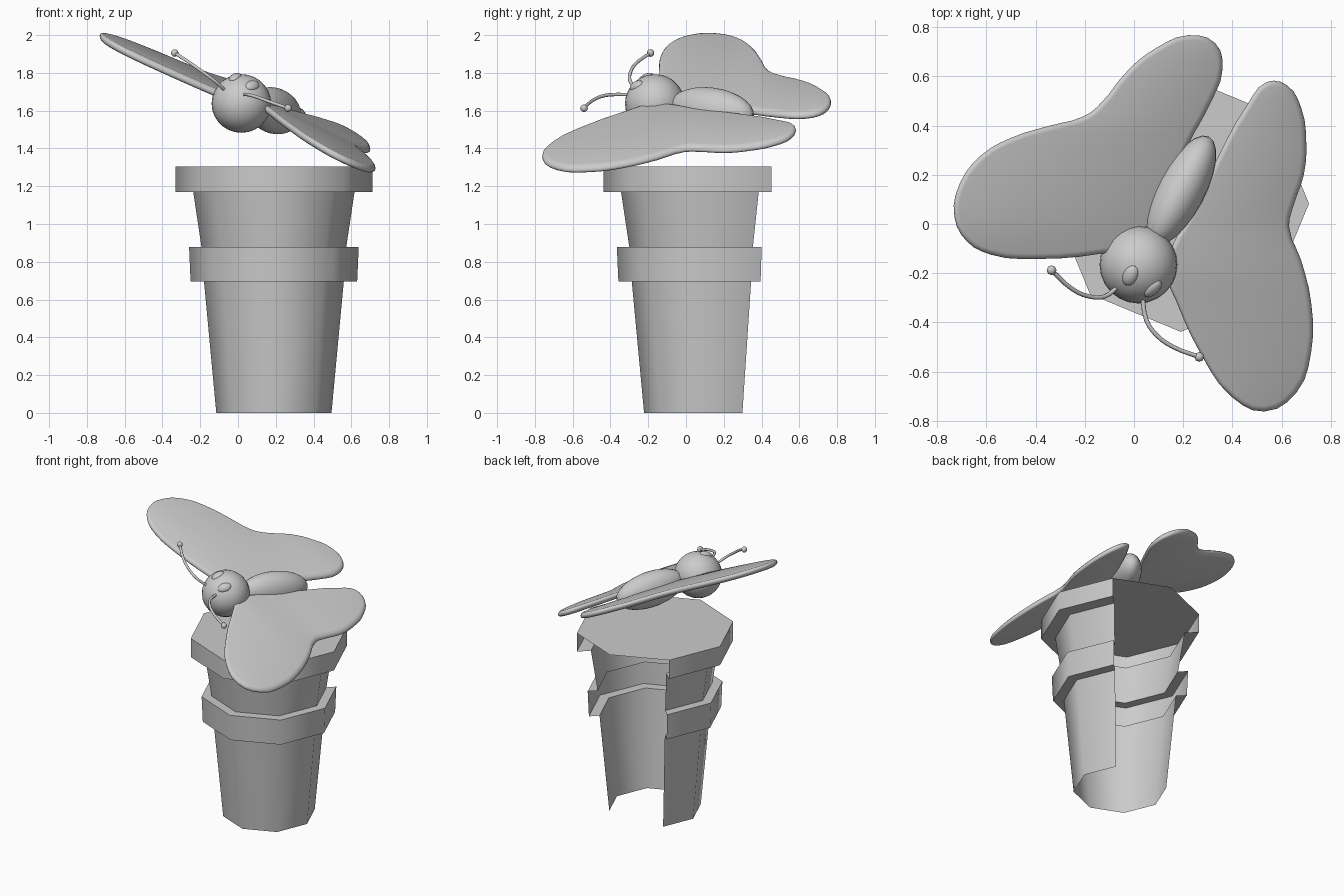
import bpy, bmesh, math
from mathutils import Vector, Matrix

if "Cube" in bpy.data.objects:
    bpy.data.objects.remove(bpy.data.objects["Cube"])

CX, CY = 0.19, 0.083   # pot axis


def finish(bm, name, angle):
    me = bpy.data.meshes.new(name)
    bm.to_mesh(me)
    bm.free()
    ob = bpy.data.objects.new(name, me)
    bpy.context.collection.objects.link(ob)
    smooth(ob, angle)
    return ob


def smooth(ob, angle):
    bpy.ops.object.select_all(action='DESELECT')
    ob.select_set(True)
    bpy.context.view_layer.objects.active = ob
    bpy.ops.object.shade_smooth_by_angle(angle=math.radians(angle))


def pot_shell(name, profile):
    """Thin eight-sided shell, left open on the two back faces."""
    bm = bmesh.new()
    cols = []
    for i in range(7):
        a = math.radians(135 + 45 * i)
        cols.append([bm.verts.new((CX + r * math.cos(a), CY + r * math.sin(a), z))
                     for r, z in profile])
    for c, d in zip(cols, cols[1:]):
        for k in range(len(profile) - 1):
            bm.faces.new((c[k], d[k], d[k + 1], c[k + 1]))
    return finish(bm, name, 50)


def ball(name, loc, radii, rot=Matrix.Identity(3), seg=24, rings=14):
    bm = bmesh.new()
    m = Matrix.Translation(loc) @ rot.to_4x4() @ Matrix.Diagonal((*radii, 1))
    bmesh.ops.create_uvsphere(bm, u_segments=seg, v_segments=rings, radius=1, matrix=m)
    return finish(bm, name, 60)


def curve_mesh(name, cu, angle):
    tmp = bpy.data.objects.new(name + "_curve", cu)
    bpy.context.collection.objects.link(tmp)
    dg = bpy.context.evaluated_depsgraph_get()
    me = bpy.data.meshes.new_from_object(tmp.evaluated_get(dg))
    bpy.data.objects.remove(tmp)
    bm = bmesh.new()
    bm.from_mesh(me)
    bpy.data.meshes.remove(me)
    bmesh.ops.remove_doubles(bm, verts=bm.verts, dist=0.0005)
    return finish(bm, name, angle)


def bezier(name, pts, cyclic, dim, depth, res):
    cu = bpy.data.curves.new(name, 'CURVE')
    cu.dimensions = dim
    cu.bevel_depth = depth
    cu.bevel_resolution = 2
    cu.resolution_u = res
    sp = cu.splines.new('BEZIER')
    sp.bezier_points.add(len(pts) - 1)
    sp.use_cyclic_u = cyclic
    for bp, p in zip(sp.bezier_points, pts):
        bp.co = p if len(p) == 3 else (*p, 0)
        bp.handle_left_type = bp.handle_right_type = 'AUTO'
    return cu


def wing(name, outline, a, b, c):
    """Rounded-edge plate drawn from above, laid on the plane z = a + bx + cy."""
    cu = bezier(name, outline, True, '2D', 0.022, 3)
    cu.fill_mode = 'BOTH'
    cu.offset = -0.022
    ob = curve_mesh(name, cu, 50)
    for v in ob.data.vertices:
        v.co.z += a + b * v.co.x + c * v.co.y


# Two stacked pots with flared collars
pot_shell("lower_pot", [(0.305, 0), (0.37, 0.695), (0.441, 0.695), (0.449, 0.877), (0.383, 0.877)])
pot_shell("upper_pot", [(0.383, 0.877), (0.427, 1.17), (0.521, 1.17), (0.521, 1.305)])

# Flat lid, a full octagon
bm = bmesh.new()
bmesh.ops.create_circle(bm, cap_ends=True, segments=8, radius=0.521,
                        matrix=Matrix.Translation((CX, CY, 1.305)))
finish(bm, "pot_top", 30)

# Wings
wing("left_wing", [(-0.73, 0.03), (-0.71, 0.16), (-0.62, 0.28), (-0.5, 0.35), (-0.34, 0.40),
                   (-0.21, 0.435), (-0.15, 0.475), (-0.02, 0.63), (0.09, 0.715), (0.22, 0.767),
                   (0.33, 0.735), (0.36, 0.63), (0.31, 0.49), (0.21, 0.30), (0.13, 0.05),
                   (0.04, -0.08), (-0.13, -0.12), (-0.4, -0.142), (-0.58, -0.125), (-0.68, -0.07)],
     1.655, -0.4525, 0.125)
wing("right_wing", [(0.15, -0.1), (0.23, 0.04), (0.33, 0.25), (0.46, 0.485), (0.54, 0.577),
                    (0.62, 0.565), (0.68, 0.47), (0.70, 0.33), (0.69, 0.2), (0.65, 0.08),
                    (0.63, -0.01), (0.68, -0.15), (0.72, -0.32), (0.72, -0.52), (0.66, -0.685),
                    (0.53, -0.762), (0.40, -0.705), (0.27, -0.525), (0.17, -0.31), (0.13, -0.2)],
     1.71, -0.50, 0.12)

# Head and abdomen
head = Vector((0.018, -0.165, 1.638))
ball("head", head, (0.158, 0.158, 0.155))
turn = Vector((0.46, 0.88, -0.12)).to_track_quat('Y', 'Z').to_matrix()
ball("abdomen", (0.19, 0.135, 1.60), (0.098, 0.25, 0.122), turn)

# Eyes, flattened against the head
for name, d in (("left_eye", (-0.033, -0.045, 0.137)), ("right_eye", (0.057, -0.097, 0.093))):
    n = Vector(d).normalized()
    u = Vector((0.46, 0.88, 0))
    u = (u - n * u.dot(n)).normalized()
    rot = Matrix((u.cross(n), u, n)).transposed()
    ball(name, head + n * 0.146, (0.031, 0.047, 0.022), rot, 16, 8)

# Antennae with small tips
for name, pts in (
        ("left_antenna", [(-0.06, -0.25, 1.70), (-0.12, -0.295, 1.755), (-0.18, -0.295, 1.80),
                          (-0.25, -0.265, 1.85), (-0.335, -0.188, 1.905)]),
        ("right_antenna", [(0.035, -0.3, 1.685), (0.05, -0.39, 1.685), (0.09, -0.45, 1.675),
                           (0.16, -0.50, 1.65), (0.265, -0.54, 1.613)])):
    cu = bezier(name, pts, False, '3D', 0.009, 3)
    cu.use_fill_caps = True
    curve_mesh(name, cu, 60)
    ball(name + "_tip", pts[-1], (0.02, 0.02, 0.02), seg=8, rings=6)
